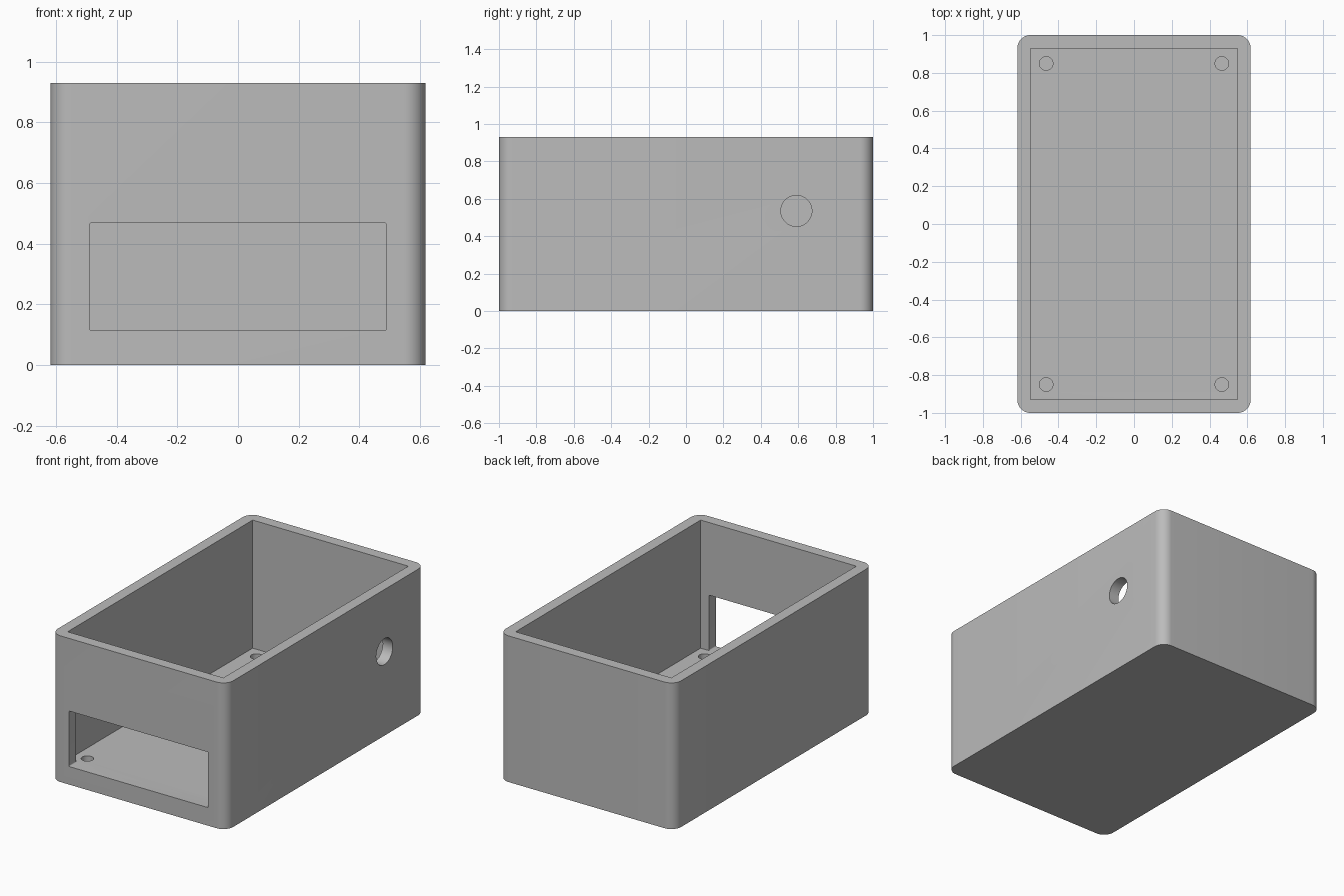
import bpy
import bmesh
from mathutils import Matrix, Vector

default = bpy.data.objects.get("Cube")
if default:
    bpy.data.objects.remove(default, do_unlink=True)

WIDTH, LENGTH, HEIGHT = 1.236, 2.0, 0.93
WALL, FLOOR = 0.07, 0.115

grey = bpy.data.materials.new("plain grey")
grey.use_nodes = True
colour = (0.5, 0.5, 0.5, 1)
grey.diffuse_color = colour
grey.node_tree.nodes["Principled BSDF"].inputs["Base Color"].default_value = colour


def finish(name, bm):
    mesh = bpy.data.meshes.new(name)
    bm.to_mesh(mesh)
    bm.free()
    obj = bpy.data.objects.new(name, mesh)
    bpy.context.collection.objects.link(obj)
    mesh.materials.append(grey)
    return obj


def block(name, low, high, radius=0, axis=2, segments=12):
    """Box between two corners, with the edges along one axis rounded."""
    low, high = Vector(low), Vector(high)
    bm = bmesh.new()
    bmesh.ops.create_cube(bm, size=1)
    bmesh.ops.scale(bm, vec=high - low, verts=bm.verts)
    bmesh.ops.translate(bm, vec=(low + high) / 2, verts=bm.verts)
    if radius:
        edges = [e for e in bm.edges
                 if abs((e.verts[0].co - e.verts[1].co).normalized()[axis]) > 0.9]
        bmesh.ops.bevel(bm, geom=edges, offset=radius, segments=segments,
                        profile=0.5, affect='EDGES')
    return finish(name, bm)


def cylinder(name, centre, radius, depth, axis='Z'):
    turn = Matrix.Rotation(1.5707963, 4, 'Y') if axis == 'X' else Matrix()
    bm = bmesh.new()
    bmesh.ops.create_cone(bm, cap_ends=True, segments=48, radius1=radius,
                          radius2=radius, depth=depth,
                          matrix=Matrix.Translation(centre) @ turn)
    return finish(name, bm)


# Outer body with rounded upright corners
x, y = WIDTH / 2, LENGTH / 2
box = block("enclosure_box", (-x, -y, 0), (x, y, HEIGHT), radius=WALL)

# Open cavity, front window, side cable hole and blind screw holes
cutters = [
    block("cavity_cutter", (-x + WALL, -y + WALL, FLOOR),
          (x - WALL, y - WALL, HEIGHT + 0.2)),
    block("window_cutter", (-0.49, -y - 0.1, FLOOR), (0.49, -y + 0.2, 0.468),
          radius=0.006, axis=1, segments=3),
    cylinder("cable_hole_cutter", (x, 0.59, 0.535), 0.083, 0.4, 'X'),
]
for sx in (-1, 1):
    for sy in (-1, 1):
        cutters.append(cylinder("screw_hole_cutter",
                                (sx * 0.465, sy * 0.85, FLOOR), 0.036, 0.14))

for cutter in cutters:
    cutter.hide_render = True
    mod = box.modifiers.new(cutter.name, 'BOOLEAN')
    mod.operation = 'DIFFERENCE'
    mod.solver = 'EXACT'
    mod.object = cutter

# Apply the cuts, then remove the helpers
bpy.context.view_layer.objects.active = box
box.select_set(True)
for mod in list(box.modifiers):
    bpy.ops.object.modifier_apply(modifier=mod.name)
for cutter in cutters:
    bpy.data.objects.remove(cutter, do_unlink=True)
bpy.ops.object.shade_smooth_by_angle(angle=0.6)
